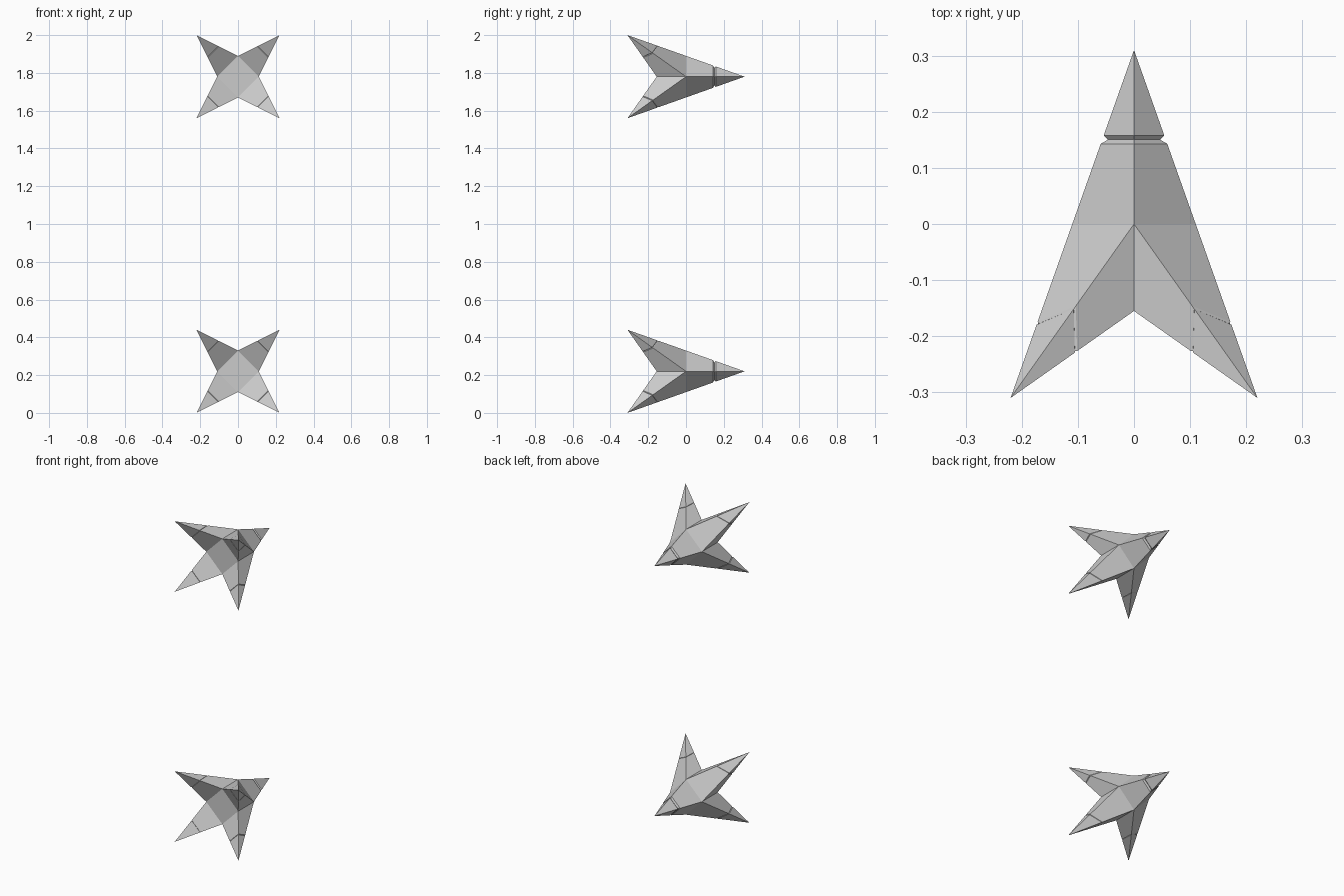
import bpy, bmesh
from mathutils import Vector

if "Cube" in bpy.data.objects:
    bpy.data.objects.remove(bpy.data.objects["Cube"])

W, D, TIP = 0.11, 0.155, 0.22   # core half diagonal, core depth, spike reach
FRONT = 0.31


def spike(bm, base, apex, fractions, width, depth):
    """Pyramid on a base ring, with a narrow V groove around it."""
    apex = Vector(apex)
    pts = [Vector(v.co) for v in base]
    mid = [p.lerp(apex, f) for p, f in zip(pts, fractions)]
    axis = sum(mid, Vector()) / len(mid)
    rings = [base]
    for shift, inset in ((-width, 0), (0, depth), (width, 0)):
        ring = []
        for p, f in zip(pts, fractions):
            co = p.lerp(apex, f + shift)
            ring.append(bm.verts.new(co.lerp(axis, inset) if inset else co))
        rings.append(ring)
    n = len(base)
    for a, b in zip(rings, rings[1:]):
        for i in range(n):
            j = (i + 1) % n
            bm.faces.new((a[i], a[j], b[j], b[i]))
    tip = bm.verts.new(apex)
    for i in range(n):
        bm.faces.new((rings[-1][i], rings[-1][(i + 1) % n], tip))


def star(name, z):
    bm = bmesh.new()
    # Diamond core: right, top, left, bottom at front and rear depth
    dirs = [(1, 0), (0, 1), (-1, 0), (0, -1)]
    near = [bm.verts.new((x * W, 0, h * W)) for x, h in dirs]
    rear = [bm.verts.new((x * W, -D, h * W)) for x, h in dirs]
    bm.faces.new(rear)
    # Long central spike
    spike(bm, near, (0, FRONT, 0), [0.485] * 4, 0.024, 0.18)
    # Four swept corner spikes
    for i in range(4):
        j = (i + 1) % 4
        sx = dirs[i][0] + dirs[j][0]
        sz = dirs[i][1] + dirs[j][1]
        base = [near[i], near[j], rear[j], rear[i]]
        side = [0.57 if dirs[k][0] else 0.48 for k in (i, j)]
        spike(bm, base, (sx * TIP, -FRONT, sz * TIP), side + [0.47, 0.47], 0.009, 0.06)
    bmesh.ops.recalc_face_normals(bm, faces=bm.faces)
    mesh = bpy.data.meshes.new(name)
    bm.to_mesh(mesh)
    bm.free()
    ob = bpy.data.objects.new(name, mesh)
    ob.location.z = z
    bpy.context.collection.objects.link(ob)


# Two matching spiked stars, one above the other
star("lower_star", TIP)
star("upper_star", 2 - TIP)
